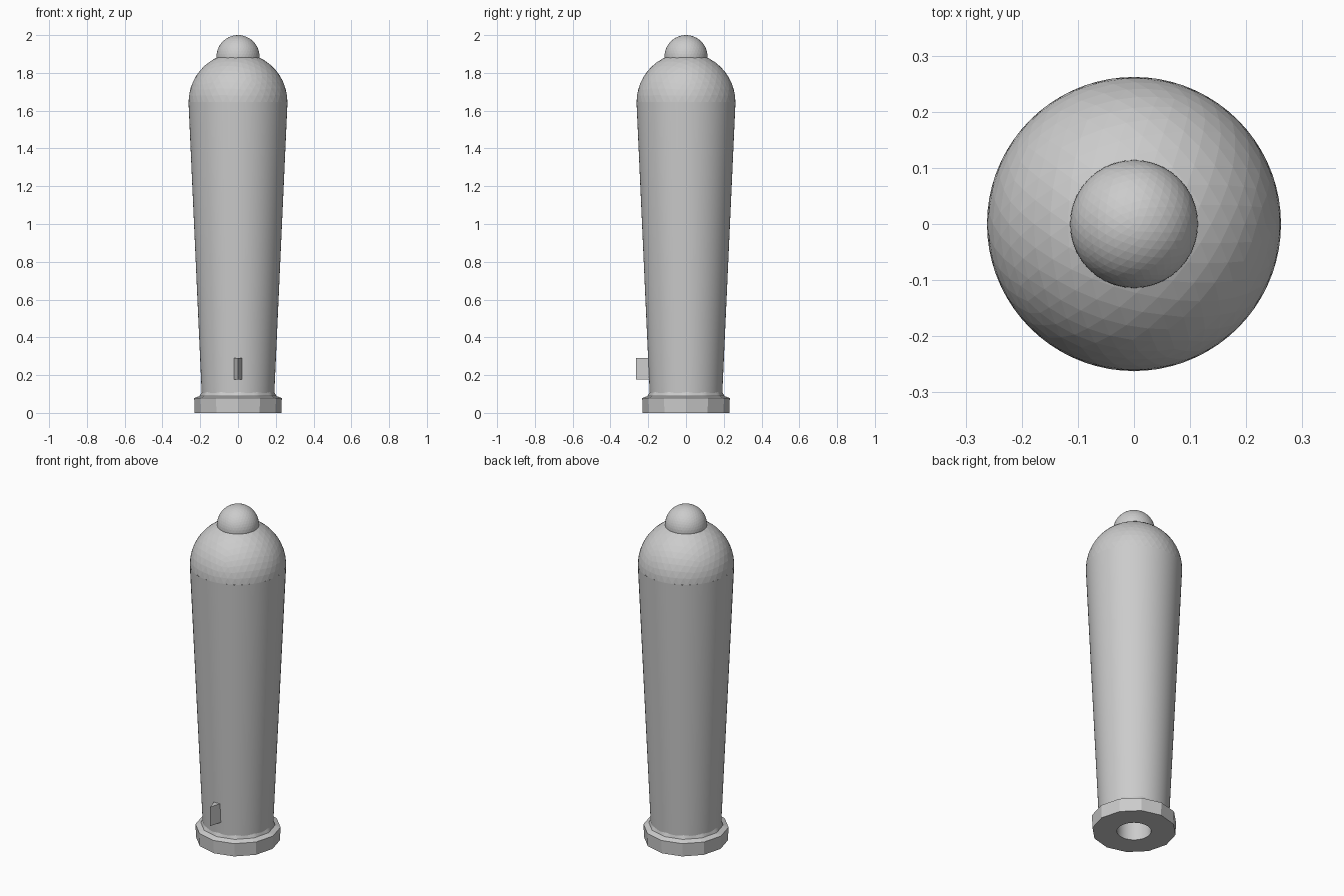
import bpy, bmesh, math

if "Cube" in bpy.data.objects:
    bpy.data.objects.remove(bpy.data.objects["Cube"])


def finish(name, bm, smooth):
    bmesh.ops.remove_doubles(bm, verts=bm.verts, dist=1e-5)
    bmesh.ops.recalc_face_normals(bm, faces=bm.faces)
    me = bpy.data.meshes.new(name)
    bm.to_mesh(me)
    bm.free()
    ob = bpy.data.objects.new(name, me)
    bpy.context.collection.objects.link(ob)
    if smooth:
        bpy.ops.object.select_all(action='DESELECT')
        ob.select_set(True)
        bpy.context.view_layer.objects.active = ob
        bpy.ops.object.shade_smooth_by_angle(angle=math.radians(20))
    return ob


def lathe(name, profile, seg=72):
    """Spin (radius, z, sides) points; sides > 0 flattens the ring to a polygon."""
    bm = bmesh.new()
    rings = []
    for r, z, sides in profile:
        ring = []
        for i in range(seg):
            a = 2 * math.pi * i / seg
            k = 1.0
            if sides:
                step = 2 * math.pi / sides
                j = i % (seg // sides) * 2 * math.pi / seg
                k = math.cos(step / 2) / math.cos(j - step / 2)
            ring.append(bm.verts.new((r * k * math.cos(a), r * k * math.sin(a), z)))
        rings.append(ring)
    for lo, hi in zip(rings, rings[1:]):
        for i in range(seg):
            n = (i + 1) % seg
            bm.faces.new((lo[i], lo[n], hi[n], hi[i]))
    return finish(name, bm, True)


def dome(name, radius, centre, cut):
    """Faceted ball with everything below the cut height removed."""
    bm = bmesh.new()
    bmesh.ops.create_icosphere(bm, subdivisions=4, radius=radius)
    bmesh.ops.translate(bm, verts=bm.verts, vec=(0, 0, centre))
    bmesh.ops.bisect_plane(bm, geom=bm.verts[:] + bm.edges[:] + bm.faces[:],
                           plane_co=(0, 0, cut), plane_no=(0, 0, 1), clear_inner=True)
    return finish(name, bm, False)


# Tapered handle body
lathe("body", [(0.19, 0.06, 0), (0.193, 0.12, 0), (0.262, 1.645, 0)])

# Faceted foot collar with a round socket in the underside
lathe("foot_collar", [(0.0001, 0.4, 0), (0.093, 0.4, 0), (0.093, 0.0, 0),
                      (0.229, 0.0, 12), (0.232, 0.078, 12), (0.203, 0.09, 12),
                      (0.19, 0.115, 0)])

# Rounded cap and top knob
dome("cap", 0.262, 1.645, 1.645)
dome("knob", 0.114, 1.886, 1.84)

# Wedge-shaped key on the front
bm = bmesh.new()
outline = [(-0.025, -0.185), (0.0, -0.264), (0.025, -0.185)]
bottom = bm.faces.new([bm.verts.new((x, y, 0.177)) for x, y in outline])
up = bmesh.ops.extrude_face_region(bm, geom=[bottom], use_keep_orig=True)["geom"]
bmesh.ops.translate(bm, vec=(0, 0, 0.114),
                    verts=[v for v in up if isinstance(v, bmesh.types.BMVert)])
finish("front_key", bm, False)
